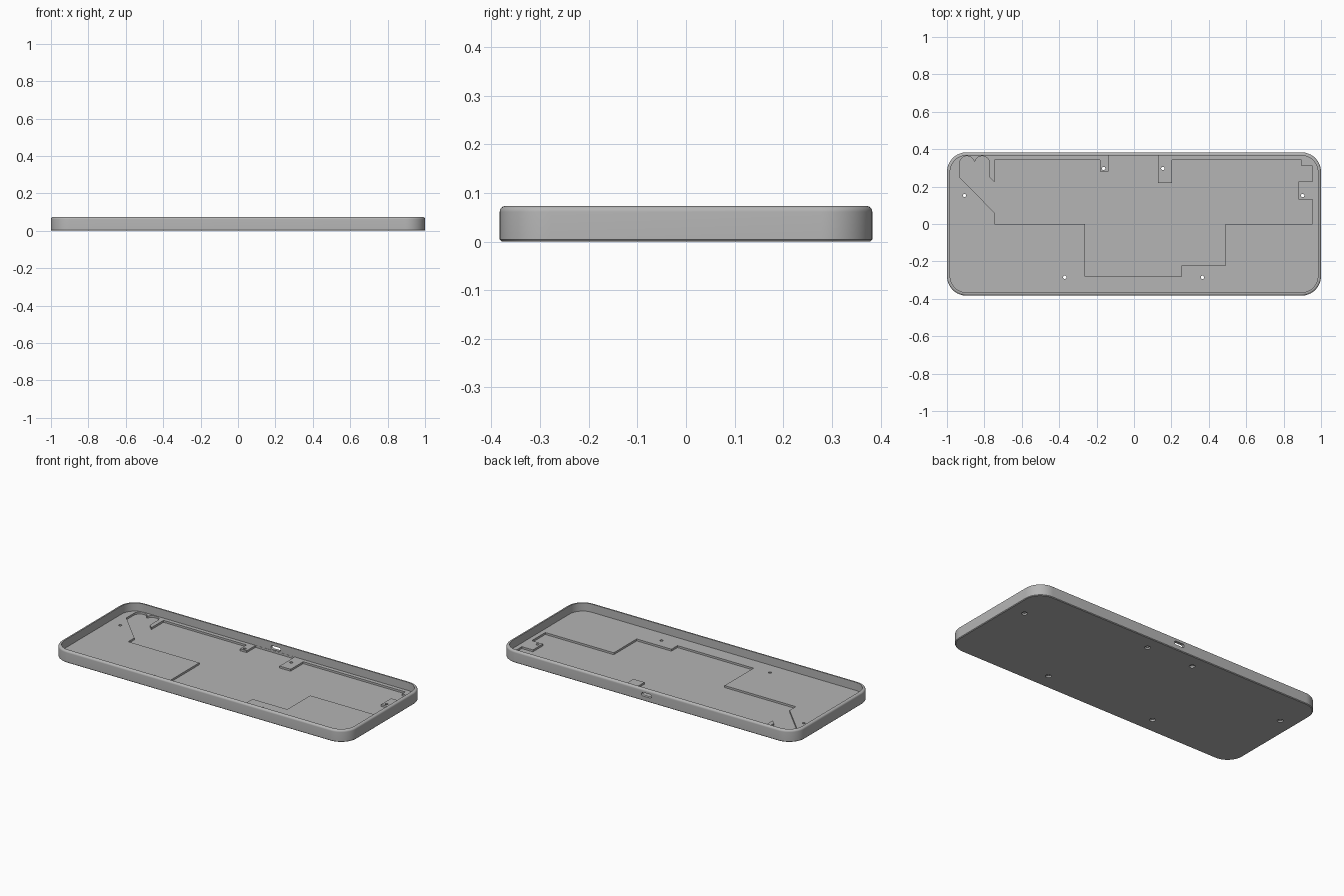
import bpy, bmesh, math

if "Cube" in bpy.data.objects:
    bpy.data.objects.remove(bpy.data.objects["Cube"])

HALF_X, HALF_Y, RADIUS, HEIGHT = 1.0, 0.383, 0.105, 0.073
FLOOR, POCKET, WALL, FILLET = 0.023, 0.011, 0.017, 0.012
STEPS = 16  # segments per rounded corner
UP, BACK = (0, 0, 1), (0, 1, 0)

grey = bpy.data.materials.new("case grey")
grey.use_nodes = True
colour = (0.46, 0.46, 0.46, 1)
grey.diffuse_color = colour
grey.node_tree.nodes["Principled BSDF"].inputs["Base Color"].default_value = colour

bm = bmesh.new()


def arc(cx, cy, r, start, end, steps):
    """Points along an arc, angles in degrees."""
    angles = [math.radians(start + (end - start) * i / steps) for i in range(steps + 1)]
    return [(cx + r * math.cos(a), cy + r * math.sin(a)) for a in angles]


def rounded_rect(inset):
    """Outline of the case moved inwards by inset."""
    cx, cy, r = HALF_X - RADIUS, HALF_Y - RADIUS, RADIUS - inset
    pts = []
    for k, (sx, sy) in enumerate([(1, 1), (-1, 1), (-1, -1), (1, -1)]):
        pts += arc(sx * cx, sy * cy, r, 90 * k, 90 * k + 90, STEPS)
    return pts


def loop(pts, z):
    return [bm.verts.new((x, y, z)) for x, y in pts]


def bridge(low, high, skip=None):
    """Quads between two loops, leaving out the one numbered skip."""
    n = len(low)
    for i in range(n):
        if i != skip:
            j = (i + 1) % n
            bm.faces.new((low[i], low[j], high[j], high[i]))


def fill(normal, *loops):
    """Flat surface inside the first loop, with the other loops as holes."""
    edges = []
    for verts in loops:
        for a, b in zip(verts, verts[1:] + verts[:1]):
            edges.append(bm.edges.get((a, b)) or bm.edges.new((a, b)))
    bmesh.ops.triangle_fill(bm, edges=edges, normal=normal)


def back_panel(low, high, y):
    """Straight back stretch of a wall with the cable port cut in it."""
    slot = arc(0.023, 0.04, 0.011, -90, 90, 10) + arc(-0.023, 0.04, 0.011, 90, 270, 10)
    port = [bm.verts.new((x, y, z)) for x, z in slot]
    a, b = STEPS, STEPS + 1
    fill(BACK, [low[a], low[b], high[b], high[a]], port)
    return port


# Outer wall with chamfered base and rounded lip
base = loop(rounded_rect(0.004), 0)
wall_low = loop(rounded_rect(0), 0.004)
wall_high = loop(rounded_rect(0), HEIGHT - FILLET)
bridge(base, wall_low)
bridge(wall_low, wall_high, skip=STEPS)
lip = wall_high
for i in range(1, 7):
    a = math.pi / 2 * i / 6
    upper = loop(rounded_rect(FILLET * (1 - math.cos(a))),
                 HEIGHT - FILLET + FILLET * math.sin(a))
    bridge(lip, upper)
    lip = upper

# Rim and inner wall
inner_high = loop(rounded_rect(WALL), HEIGHT)
inner_low = loop(rounded_rect(WALL), FLOOR)
bridge(lip, inner_high)
bridge(inner_low, inner_high, skip=STEPS)

# Cable port through the back wall
bridge(back_panel(wall_low, wall_high, HALF_Y),
       back_panel(inner_low, inner_high, HALF_Y - WALL))

# Circuit board pocket with its heart-shaped corner
back = HALF_Y - WALL - 0.001
outline = [(-0.745, 0.342), (-0.182, 0.342), (-0.182, 0.28), (-0.137, 0.28),
           (-0.137, back), (0.128, back), (0.128, 0.22), (0.203, 0.22),
           (0.203, 0.342), (0.896, 0.342), (0.896, 0.31), (0.955, 0.31),
           (0.955, 0.227), (0.88, 0.227), (0.88, 0.13), (0.955, 0.13),
           (0.955, 0), (0.49, 0), (0.49, -0.222), (0.254, -0.222),
           (0.254, -0.28), (-0.262, -0.28), (-0.262, 0), (-0.745, 0),
           (-0.745, 0.06), (-0.933, 0.25)]
outline += arc(-0.893, 0.323, 0.04, 180, 15, 12)
outline += arc(-0.812, 0.323, 0.04, 165, 0, 12)
outline += [(-0.772, 0.25), (-0.745, 0.223)]
pocket_top = loop(outline, FLOOR)
pocket_low = loop(outline, POCKET)
bridge(pocket_low, pocket_top)
fill(UP, pocket_low)

# Screw holes, wider on the underside
floor_holes, base_holes = [], []
for x, y in [(-0.906, 0.152), (0.902, 0.152), (-0.162, 0.297),
             (0.154, 0.297), (-0.37, -0.285), (0.366, -0.285)]:
    wide = arc(x, y, 0.016, 0, 345, 23)
    narrow = arc(x, y, 0.009, 0, 345, 23)
    rings = [loop(wide, 0), loop(wide, 0.01), loop(narrow, 0.01), loop(narrow, FLOOR)]
    for low, high in zip(rings, rings[1:]):
        bridge(low, high)
    base_holes.append(rings[0])
    floor_holes.append(rings[-1])

# Floor and underside
fill(UP, inner_low, pocket_top, *floor_holes)
fill(UP, base, *base_holes)

bmesh.ops.recalc_face_normals(bm, faces=bm.faces[:])
mesh = bpy.data.meshes.new("case_tray")
bm.to_mesh(mesh)
bm.free()
mesh.materials.append(grey)
case = bpy.data.objects.new("case_tray", mesh)
bpy.context.collection.objects.link(case)

# Smooth rounded corners, crisp cut edges
bpy.ops.object.select_all(action="DESELECT")
case.select_set(True)
bpy.context.view_layer.objects.active = case
bpy.ops.object.shade_smooth_by_angle(angle=math.radians(30))
